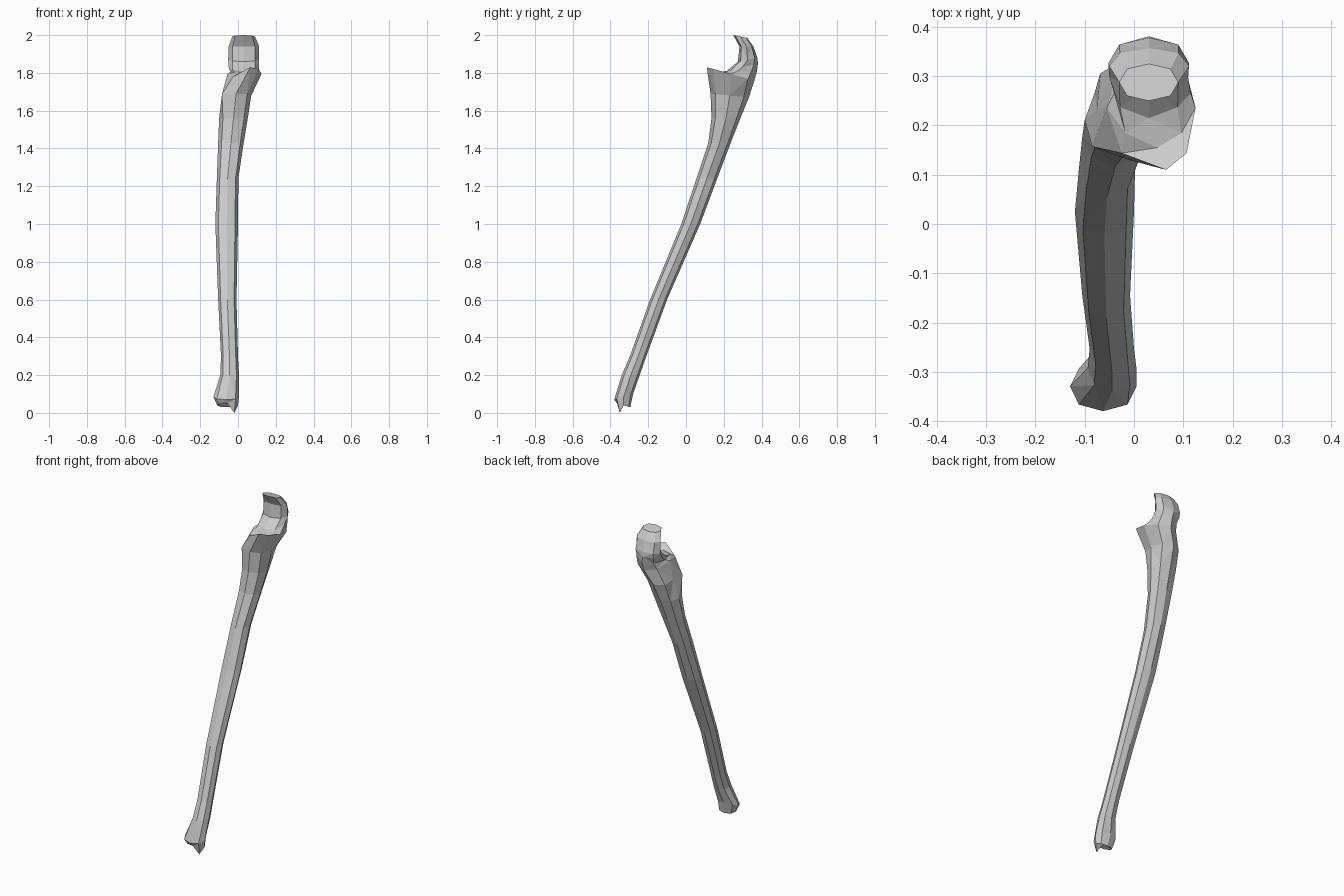
import bpy, bmesh
from math import sin, cos, tau, copysign

N = 8


def ring(bm, xl, xr, yf, zf, yb, zb, skew=0.0):
    """Tilted oval section: x limits, front edge (y, z), back edge (y, z), sideways lean of the front."""
    verts = []
    for i in range(N):
        c, s = cos(tau * i / N), sin(tau * i / N)
        c, s = (copysign(abs(v) ** 0.9, v) for v in (c, s))
        t = (1 + s) / 2
        x = (xl + xr) / 2 + (xr - xl) / 2 * c + skew * max(0, -s) * (1 - abs(c))
        verts.append(bm.verts.new((x, yf + (yb - yf) * t, zf + (zb - zf) * t)))
    return verts


# Sections from the wrist end up the shaft, then fanning round the elbow notch
sections = [
    (-0.11, 0.000, -0.365, 0.05, -0.295, 0.03),
    (-0.13, 0.005, -0.380, 0.07, -0.280, 0.10),
    (-0.094, 0.005, -0.340, 0.20, -0.245, 0.20),
    (-0.09, 0.000, -0.297, 0.30, -0.210, 0.30),
    (-0.105, -0.008, -0.190, 0.60, -0.100, 0.60),
    (-0.12, 0.000, -0.025, 1.00, 0.075, 1.00),
    (-0.112, 0.002, 0.055, 1.24, 0.165, 1.24),
    (-0.105, 0.030, 0.118, 1.43, 0.237, 1.43),
    (-0.100, 0.052, 0.135, 1.56, 0.288, 1.56),
    (-0.090, 0.070, 0.130, 1.69, 0.333, 1.67),
    (-0.055, 0.125, 0.110, 1.83, 0.362, 1.76, 0.03),
    (-0.040, 0.115, 0.155, 1.80, 0.376, 1.81, 0.01),
    (-0.050, 0.110, 0.215, 1.81, 0.381, 1.85),
    (-0.052, 0.112, 0.275, 1.86, 0.378, 1.88),
    (-0.050, 0.112, 0.283, 1.94, 0.357, 1.94),
    (-0.030, 0.090, 0.250, 2.00, 0.325, 1.985),
]

bm = bmesh.new()
rings = [ring(bm, *s) for s in sections]
for a, b in zip(rings, rings[1:]):
    for i in range(N):
        j = (i + 1) % N
        bm.faces.new((a[i], a[j], b[j], b[i]))
bm.faces.new(rings[-1])

# Hollow wrist end with a pointed process on the right
rings[0][7].co = (-0.02, -0.35, 0.0)
hub = bm.verts.new((-0.055, -0.325, 0.06))
for i in range(N):
    bm.faces.new((rings[0][(i + 1) % N], rings[0][i], hub))

# Side hollow beneath the front lip of the notch
rings[9][4].co.x = -0.075
rings[9][5].co.x = -0.085
rings[10][5].co.z -= 0.04

bmesh.ops.triangulate(bm, faces=[f for f in bm.faces if len(f.verts) == 4])
bmesh.ops.recalc_face_normals(bm, faces=bm.faces)
mesh = bpy.data.meshes.new("forearm_bone")
bm.to_mesh(mesh)
bm.free()
bone = bpy.data.objects.new("forearm_bone", mesh)
bpy.context.collection.objects.link(bone)
